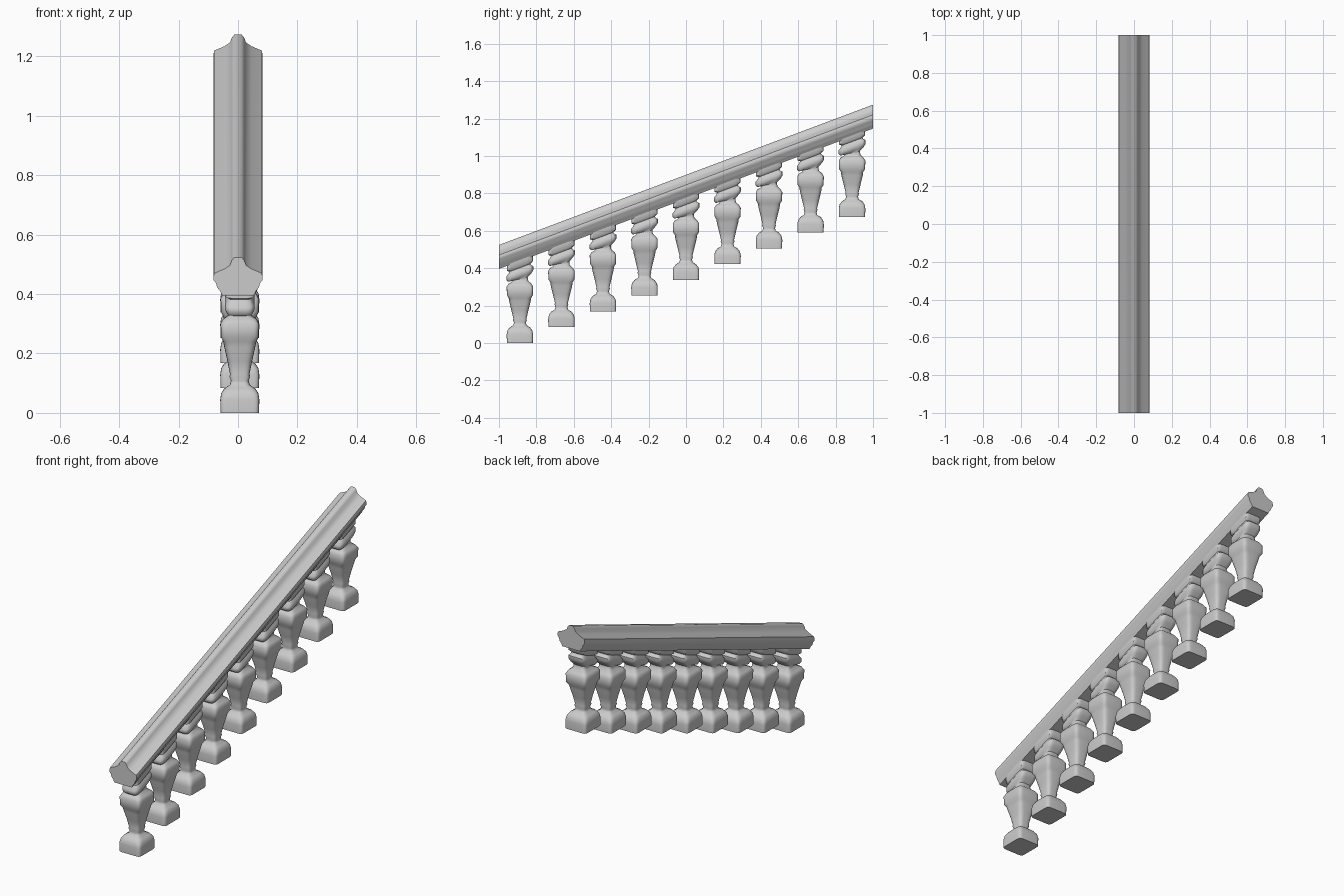
import bpy, bmesh, math

if "Cube" in bpy.data.objects:
    bpy.data.objects.remove(bpy.data.objects["Cube"])

SLOPE = 0.375


def make_object(name, rings, angle):
    """Loft closed rings of equal length, cap both ends, shade smooth."""
    bm = bmesh.new()
    loops = [[bm.verts.new(p) for p in ring] for ring in rings]
    n = len(loops[0])
    for a, b in zip(loops, loops[1:]):
        for i in range(n):
            j = (i + 1) % n
            bm.faces.new((a[i], a[j], b[j], b[i]))
    bm.faces.new(loops[0])
    bm.faces.new(loops[-1])
    bmesh.ops.recalc_face_normals(bm, faces=bm.faces)
    mesh = bpy.data.meshes.new(name)
    bm.to_mesh(mesh)
    bm.free()
    obj = bpy.data.objects.new(name, mesh)
    bpy.context.collection.objects.link(obj)
    bpy.ops.object.select_all(action='DESELECT')
    obj.select_set(True)
    bpy.context.view_layer.objects.active = obj
    bpy.ops.object.shade_smooth_by_angle(angle=math.radians(angle))
    return obj


def squircle(hx, hy, z, tilt, power, n=24):
    """Rounded square ring, optionally sheared to follow the slope."""
    pts = []
    for i in range(n):
        a = 2 * math.pi * (i + 0.5) / n
        c, s = math.cos(a), math.sin(a)
        x = hx * math.copysign(abs(c) ** (2 / power), c)
        y = hy * math.copysign(abs(s) ** (2 / power), s)
        pts.append((x, y, z + tilt * SLOPE * y))
    return pts


# Handrail: moulded half section (x, z at y = 0) mirrored, swept up the slope
half = [(0.012, 0.899), (0.021, 0.888), (0.027, 0.872), (0.045, 0.860),
        (0.080, 0.845), (0.082, 0.836), (0.082, 0.822), (0.074, 0.812),
        (0.070, 0.797), (0.060, 0.785), (0.053, 0.771)]
section = half + [(-x, z) for x, z in reversed(half)]
make_object("handrail",
            [[(x, y, z + SLOPE * y) for x, z in section] for y in (-1, 1)], 50)

# Baluster profile: half width x, half width y, height, tilt, squareness
profile = [
    (0.065, 0.070, 0.000, 0, 9), (0.066, 0.071, 0.045, 0, 9),
    (0.063, 0.067, 0.066, 0, 7), (0.052, 0.055, 0.083, 0, 5),
    (0.034, 0.036, 0.094, 0, 4), (0.030, 0.032, 0.108, 0, 4),
    (0.035, 0.037, 0.122, 0, 4), (0.033, 0.035, 0.130, 0, 4),
    (0.042, 0.046, 0.175, 0, 4), (0.052, 0.057, 0.220, 0, 5),
    (0.056, 0.060, 0.240, 0, 6), (0.064, 0.070, 0.256, 0, 8),
    (0.065, 0.071, 0.300, 0, 8), (0.057, 0.062, 0.316, 0, 6),
    (0.040, 0.045, 0.328, 0.2, 4), (0.037, 0.042, 0.342, 0.6, 4),
    # Sloping capital
    (0.044, 0.062, 0.350, 1, 5), (0.050, 0.073, 0.364, 1, 5),
    (0.050, 0.073, 0.382, 1, 5), (0.043, 0.060, 0.394, 1, 5),
    (0.041, 0.056, 0.402, 1, 5), (0.050, 0.070, 0.412, 1, 7),
    (0.050, 0.070, 0.445, 1, 7),
]
rings = [squircle(*row) for row in profile]
first = make_object("baluster_1", rings, 50)

# Row of nine balusters climbing with the rail
for i in range(9):
    obj = first if i == 0 else first.copy()
    if i:
        obj.name = f"baluster_{i + 1}"
        bpy.context.collection.objects.link(obj)
    y = -0.888 + 0.222 * i
    obj.location = (0.006, y, 0.0843 * i)
